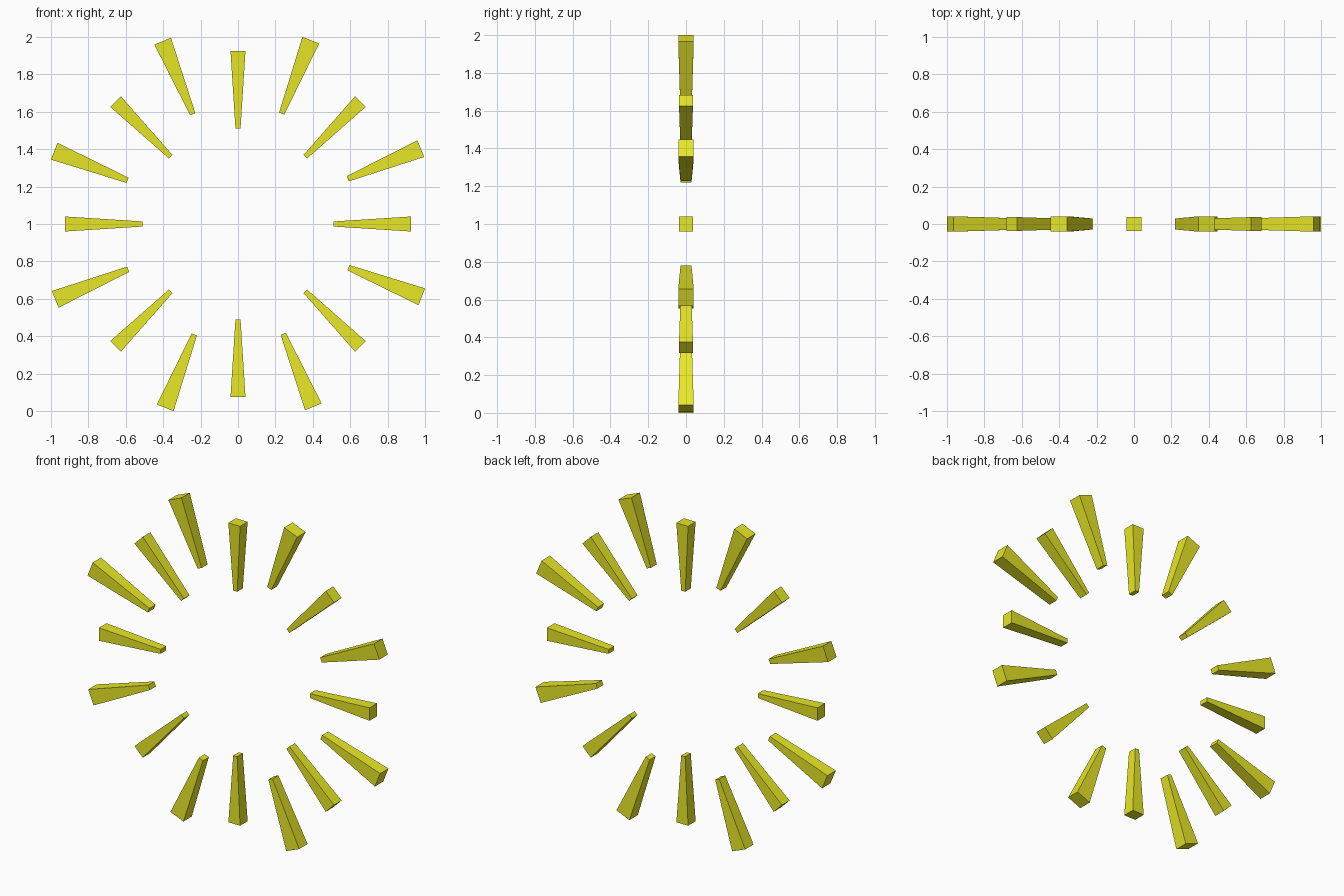
import bpy, bmesh
from math import cos, sin, radians
from mathutils import Vector

if "Cube" in bpy.data.objects:
    bpy.data.objects.remove(bpy.data.objects["Cube"])

CENTRE = Vector((0, 0, 1.0))

yellow = bpy.data.materials.new("yellow")
yellow.diffuse_color = (0.8, 0.8, 0.02, 1)
yellow.use_nodes = True
yellow.node_tree.nodes["Principled BSDF"].inputs["Base Color"].default_value = yellow.diffuse_color


def ray(name, angle, inner, outer):
    """Tapered bar pointing outwards; inner/outer = (radius, width, depth)."""
    a = radians(angle)
    out, side, deep = Vector((cos(a), 0, sin(a))), Vector((-sin(a), 0, cos(a))), Vector((0, 1, 0))
    bm = bmesh.new()
    for radius, width, depth in (inner, outer):
        for s, d in ((-1, -1), (1, -1), (1, 1), (-1, 1)):
            bm.verts.new(CENTRE + out * radius + side * s * width / 2 + deep * d * depth / 2)
    bm.verts.ensure_lookup_table()
    v = bm.verts
    bm.faces.new(v[0:4])
    bm.faces.new(v[4:8])
    for i in range(4):
        j = (i + 1) % 4
        bm.faces.new((v[i], v[j], v[j + 4], v[i + 4]))
    bmesh.ops.recalc_face_normals(bm, faces=bm.faces)
    mesh = bpy.data.meshes.new(name)
    bm.to_mesh(mesh)
    bm.free()
    mesh.materials.append(yellow)
    obj = bpy.data.objects.new(name, mesh)
    bpy.context.collection.objects.link(obj)


# Short rays on the axes and diagonals
for i in range(8):
    ray(f"short_ray_{i + 1}", i * 45, (0.51, 0.027, 0.055), (0.925, 0.08, 0.074))

# Longer rays between them, in four quarter turns
for i in range(4):
    for j, angle in enumerate((22.4, 68.4)):
        ray(f"long_ray_{2 * i + j + 1}", i * 90 + angle, (0.635, 0.03, 0.058), (1.057, 0.096, 0.082))
